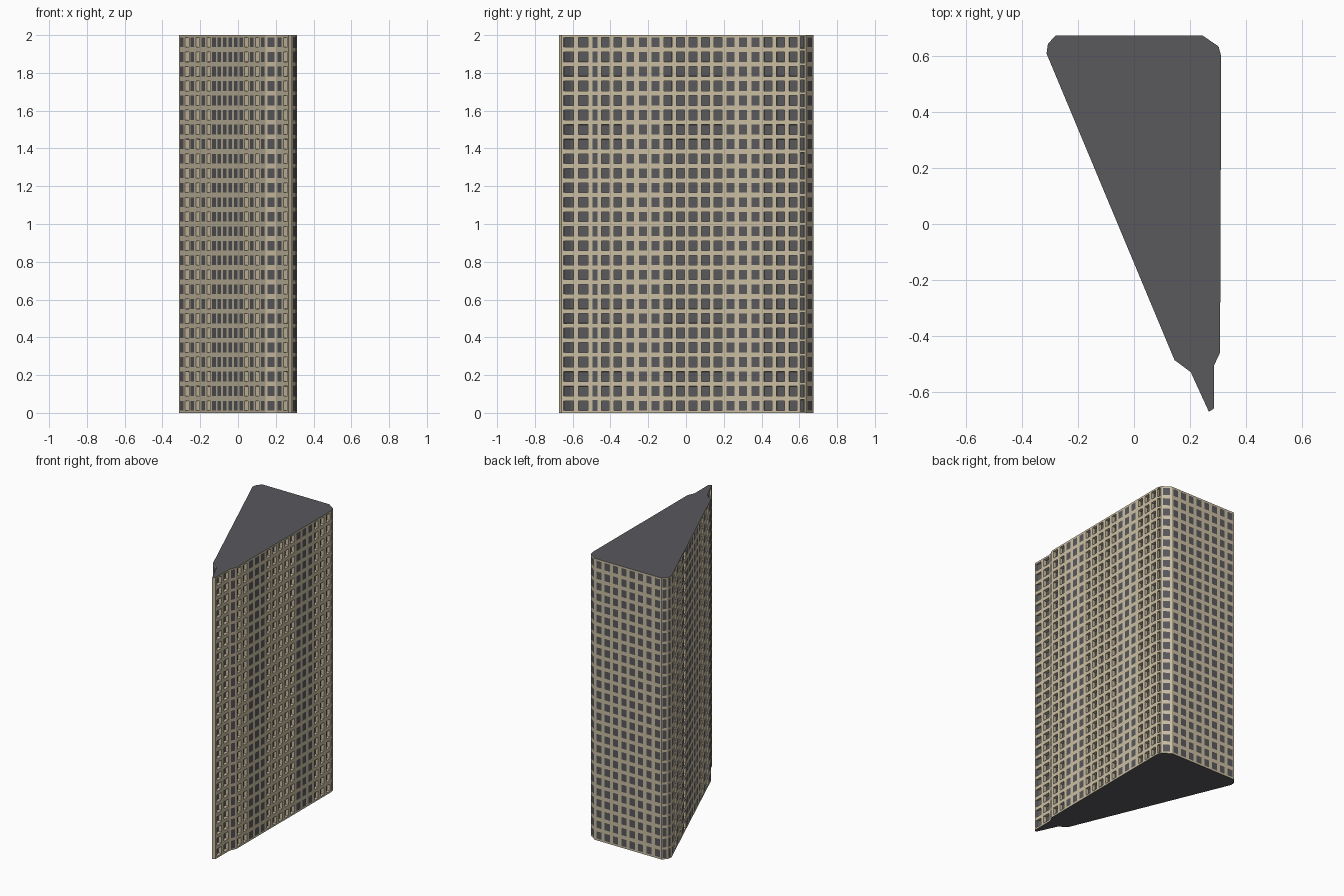
import bpy
import bmesh
from mathutils import Vector

HEIGHT = 2.0
FLOORS = 26
RECESS = 0.022

cube = bpy.data.objects.get("Cube")
if cube:
    bpy.data.objects.remove(cube, do_unlink=True)


def material(name, rgb):
    mat = bpy.data.materials.new(name)
    mat.use_nodes = True
    colour = (*rgb, 1.0)
    mat.diffuse_color = colour
    mat.node_tree.nodes["Principled BSDF"].inputs["Base Color"].default_value = colour
    return mat


stone = material("tan_stone", (0.60, 0.52, 0.37))
dark = material("dark_grey", (0.10, 0.10, 0.11))


def finish(name, bm, materials):
    mesh = bpy.data.meshes.new(name)
    bm.to_mesh(mesh)
    bm.free()
    for mat in materials:
        mesh.materials.append(mat)
    obj = bpy.data.objects.new(name, mesh)
    bpy.context.collection.objects.link(obj)
    return obj


def wall(name, start, end, columns, deep):
    """Wall panel divided into bays, each with one window."""
    bm = bmesh.new()
    a, b = Vector((*start, 0)), Vector((*end, 0))
    bays = max(columns, 1)
    floors = FLOORS if columns else 1
    rows = [[bm.verts.new(a.lerp(b, i / bays) + Vector((0, 0, HEIGHT * j / floors)))
             for i in range(bays + 1)] for j in range(floors + 1)]
    flush, sunk = [], []
    for j in range(floors):
        for i in range(bays):
            lo, hi = rows[j], rows[j + 1]
            face = bm.faces.new((lo[i], lo[i + 1], hi[i + 1], hi[i]))
            (sunk if i in deep else flush).append(face)
    bm.normal_update()
    if columns:
        # Windows: dark panes, some set back behind stone reveals
        margin = min(0.018, 0.28 * (b - a).length / bays)
        bmesh.ops.inset_individual(bm, faces=flush + sunk, thickness=margin)
        if sunk:
            bmesh.ops.inset_individual(bm, faces=sunk, thickness=0.0005, depth=-RECESS)
        for face in flush + sunk:
            face.material_index = 1
    finish(name, bm, (stone, dark))


# Plan outline, anticlockwise: name, start corner, window columns, set-back columns
side_deep = set(range(16)) - {2, 3, 4, 10, 11, 12}
plan = [
    ("fin_tip", (0.268, -0.672), 0, ()),
    ("fin_side", (0.287, -0.66), 2, (0, 1)),
    ("front_left_facet", (0.287, -0.505), 1, ()),
    ("left_wall", (0.308, -0.46), 16, side_deep),
    ("back_left_bevel", (0.312, 0.60), 1, (0,)),
    ("back_left_corner", (0.303, 0.635), 1, ()),
    ("back_wall", (0.245, 0.675), 8, ()),
    ("back_right_corner", (-0.28, 0.675), 1, ()),
    ("back_right_bevel", (-0.308, 0.645), 1, ()),
    ("slanted_wall", (-0.313, 0.61), 16, (1, 3, 5, 12, 14)),
    ("front_right_facet", (0.145, -0.487), 1, ()),
    ("fin_slope", (0.203, -0.53), 2, (1,)),
]

corners = [entry[1] for entry in plan]
for k, (name, start, columns, deep) in enumerate(plan):
    wall(name, start, corners[(k + 1) % len(corners)], columns, deep)

# Flat roof and base
for name, z, outline in (("roof", HEIGHT, corners), ("base", 0.0, corners[::-1])):
    bm = bmesh.new()
    bm.faces.new([bm.verts.new((x, y, z)) for x, y in outline])
    finish(name, bm, (dark,))
